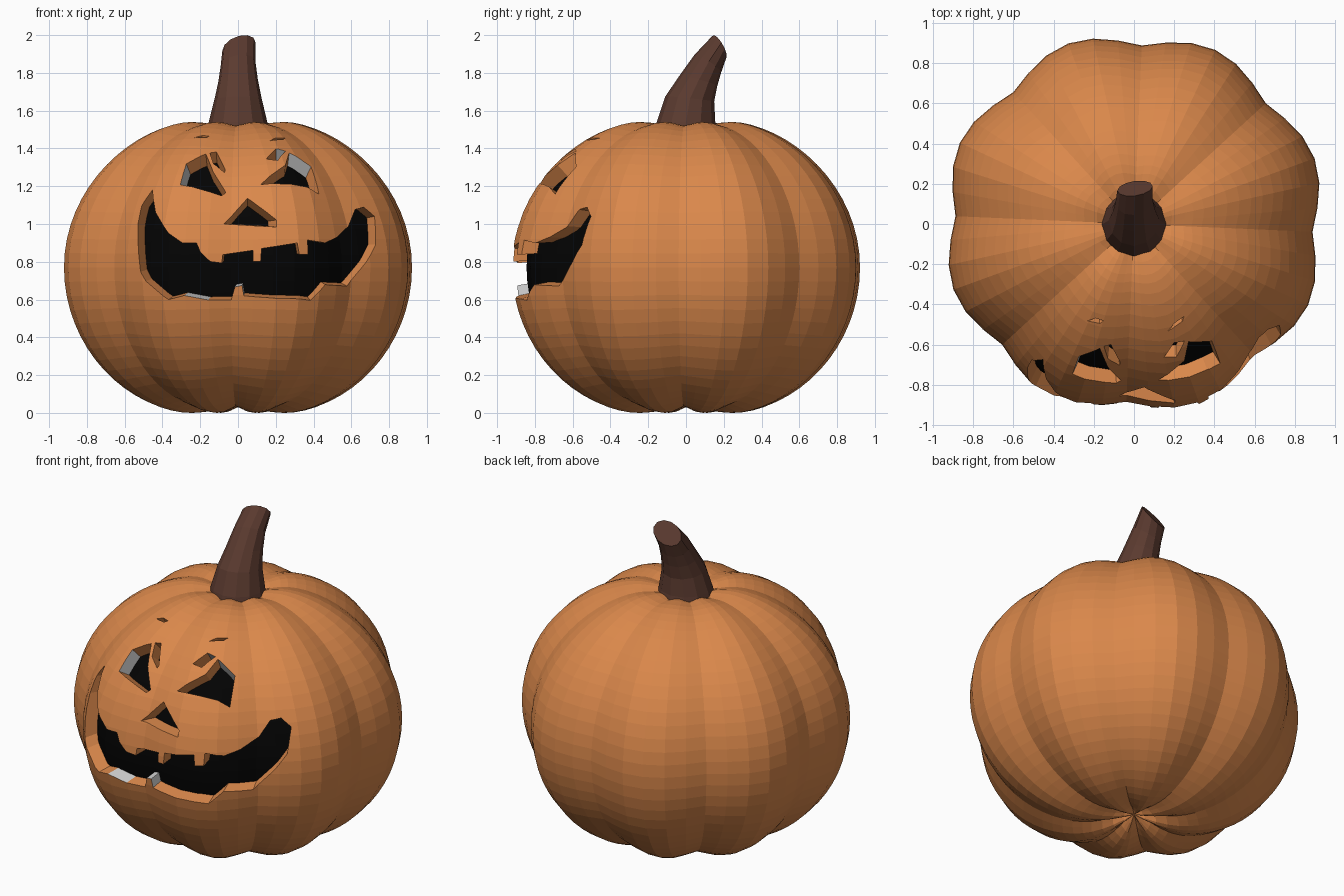
import bpy, bmesh, math

if "Cube" in bpy.data.objects:
    bpy.data.objects.remove(bpy.data.objects["Cube"])


def material(name, rgb):
    m = bpy.data.materials.new(name)
    m.diffuse_color = (*rgb, 1)
    m.use_nodes = True
    m.node_tree.nodes["Principled BSDF"].inputs["Base Color"].default_value = m.diffuse_color
    return m


ORANGE = material("pumpkin orange", (0.70, 0.245, 0.07))
GREY = material("pale grey", (0.6, 0.6, 0.6))
BLACK = material("inner black", (0.001, 0.001, 0.001))
BROWN = material("stem brown", (0.105, 0.043, 0.029))


def finish(bm, name, mats):
    bmesh.ops.recalc_face_normals(bm, faces=bm.faces)
    me = bpy.data.meshes.new(name)
    bm.to_mesh(me)
    bm.free()
    for m in mats:
        me.materials.append(m)
    ob = bpy.data.objects.new(name, me)
    bpy.context.collection.objects.link(ob)
    return ob


def bridge(bm, rings):
    for a, b in zip(rings, rings[1:]):
        n = len(a)
        for i in range(n):
            j = (i + 1) % n
            bm.faces.new((a[i], a[j], b[j], b[i]))


# Lobed pumpkin: a spindle profile with eight creases
MID, CORE_R, ROUND, HALF = 0.77, 0.27, 0.685, 0.77


def profile(phi, a):
    c = math.cos(phi)
    if c > 0:
        c **= 1.2 if phi > 0 else 1.1
    return CORE_R + a * c


def pumpkin(name, inset, mats, segs=48, rows=40):
    bm = bmesh.new()
    a, h = ROUND - inset, HALF - inset
    end = math.acos(-CORE_R / a)
    rings = []
    for k in range(1, rows):
        phi = end * (2 * k / rows - 1)
        ring = []
        for i in range(segs):
            t = 2 * math.pi * i / segs
            dip = 1 - abs(math.sin(4 * t)) ** 1.3
            r = profile(phi, a) * (1 - 0.07 * dip)
            z = MID + h * math.sin(phi) * (1 - (0.025 if phi > 0 else 0.045) * dip)
            t -= math.radians(2.5)
            ring.append(bm.verts.new((r * math.cos(t), r * math.sin(t), z)))
        rings.append(ring)
    bridge(bm, rings)
    for ring, s in ((rings[0], -1), (rings[-1], 1)):
        pole = bm.verts.new((0, 0, MID + s * h * math.sin(end)))
        for i in range(segs):
            bm.faces.new((ring[i], ring[(i + 1) % segs], pole))
    return finish(bm, name, mats)


body = pumpkin("pumpkin_body", 0, [ORANGE, GREY])
pumpkin("dark_inside", 0.08, [BLACK])


# Carved holes: cones from an inner apex through a front outline (x, z)
def front_y(x, z):
    r = 0.97 * profile(math.asin((z - MID) / HALF), ROUND)
    return -math.sqrt(r * r - x * x)


def cutter(name, apex, outline, grey=()):
    bm = bmesh.new()
    ax, ay, az = apex
    tip = bm.verts.new(apex)
    cap = []
    for x, z in outline:
        t = (-1.1 - ay) / (front_y(x, z) - ay)
        cap.append(bm.verts.new((ax + (x - ax) * t, -1.1, az + (z - az) * t)))
    bm.faces.new(cap)
    for i, v in enumerate(cap):
        f = bm.faces.new((v, cap[(i + 1) % len(cap)], tip))
        f.material_index = 1 if i in grey else 0
    ob = finish(bm, name, [ORANGE, GREY])
    ob.hide_render = True
    return ob


mouth = [(-.45, 1.18), (-.43, 1.06), (-.36, .95), (-.29, .90), (-.22, .90),
         (-.20, .85), (-.15, .80), (-.09, .79), (-.085, .835), (.08, .86),
         (.08, .80), (.12, .80), (.125, .87), (.31, .90), (.32, .84),
         (.365, .84), (.365, .915), (.46, .90), (.53, .93), (.60, .99),
         (.63, 1.08), (.67, 1.09), (.72, 1.04), (.73, .89), (.69, .80),
         (.59, .665), (.46, .68), (.38, .60), (.32, .61), (.24, .61),
         (.03, .615), (.02, .67), (-.02, .66), (-.04, .59), (-.16, .595),
         (-.28, .625), (-.36, .605), (-.48, .70), (-.51, .75), (-.53, 1.0),
         (-.51, 1.10)]

cutters = [
    cutter("mouth_cutter", (0.1, 0.5, 0.92), mouth, (30, 31, 34)),
    cutter("nose_cutter", (0.05, -0.6, 1.0),
           [(-.09, 1.0), (.05, 1.145), (.195, 1.02), (.195, .985)]),
    cutter("left_eye_cutter", (-0.13, -0.35, 0.95),
           [(-.30, 1.20), (-.27, 1.31), (-.17, 1.37), (-.13, 1.28),
            (-.06, 1.18), (-.085, 1.16)], (0,)),
    cutter("right_eye_cutter", (0.22, -0.35, 0.95),
           [(.12, 1.21), (.25, 1.30), (.27, 1.37), (.39, 1.31),
            (.43, 1.16), (.36, 1.19)], (2,)),
    cutter("left_brow_cutter", (-0.10, -0.38, 1.1),
           [(-.15, 1.38), (-.115, 1.39), (-.065, 1.30), (-.07, 1.285),
            (-.13, 1.325)]),
    cutter("right_brow_cutter", (0.2, -0.38, 1.1),
           [(.15, 1.34), (.20, 1.39), (.25, 1.38), (.21, 1.33)], (1,)),
    cutter("left_slit_cutter", (-0.19, -0.33, 1.2),
           [(-.23, 1.45), (-.19, 1.465), (-.15, 1.465), (-.17, 1.455)]),
    cutter("right_slit_cutter", (0.21, -0.33, 1.2),
           [(.17, 1.435), (.20, 1.45), (.25, 1.455), (.24, 1.445)]),
]
for c in cutters:
    mod = body.modifiers.new(c.name, 'BOOLEAN')
    mod.operation = 'DIFFERENCE'
    mod.solver = 'EXACT'
    mod.object = c

# Bake the carving and drop the cutters
dg = bpy.context.evaluated_depsgraph_get()
carved = bpy.data.meshes.new_from_object(body.evaluated_get(dg))
body.modifiers.clear()
body.data = carved
for c in cutters:
    bpy.data.objects.remove(c)

# Bent stem: (centre x, y, z, half width, half depth, tilt, sideways roll)
bm = bmesh.new()
rings = []
for cx, cy, cz, rx, ry, tilt, roll in (
        (0, 0, 1.44, .175, .175, 0, 0), (0, 0, 1.54, .155, .155, 0, 0),
        (0, .02, 1.662, .125, .13, 6, .03), (0, .065, 1.757, .105, .104, 15, .08),
        (0, .115, 1.848, .092, .085, 34, .15), (.005, .177, 1.939, .088, .068, 57, .25)):
    c, s = math.cos(math.radians(tilt)), math.sin(math.radians(tilt))
    ring = []
    for i in range(12):
        a = math.pi * i / 6
        u, v = rx * math.cos(a), ry * math.sin(a)
        ring.append(bm.verts.new((cx + u, cy + v * c + u * roll * 0.5,
                                  cz - v * s + u * roll)))
    rings.append(ring)
bridge(bm, rings)
bm.faces.new(rings[0])
bm.faces.new(rings[-1])
finish(bm, "stem", [BROWN])
